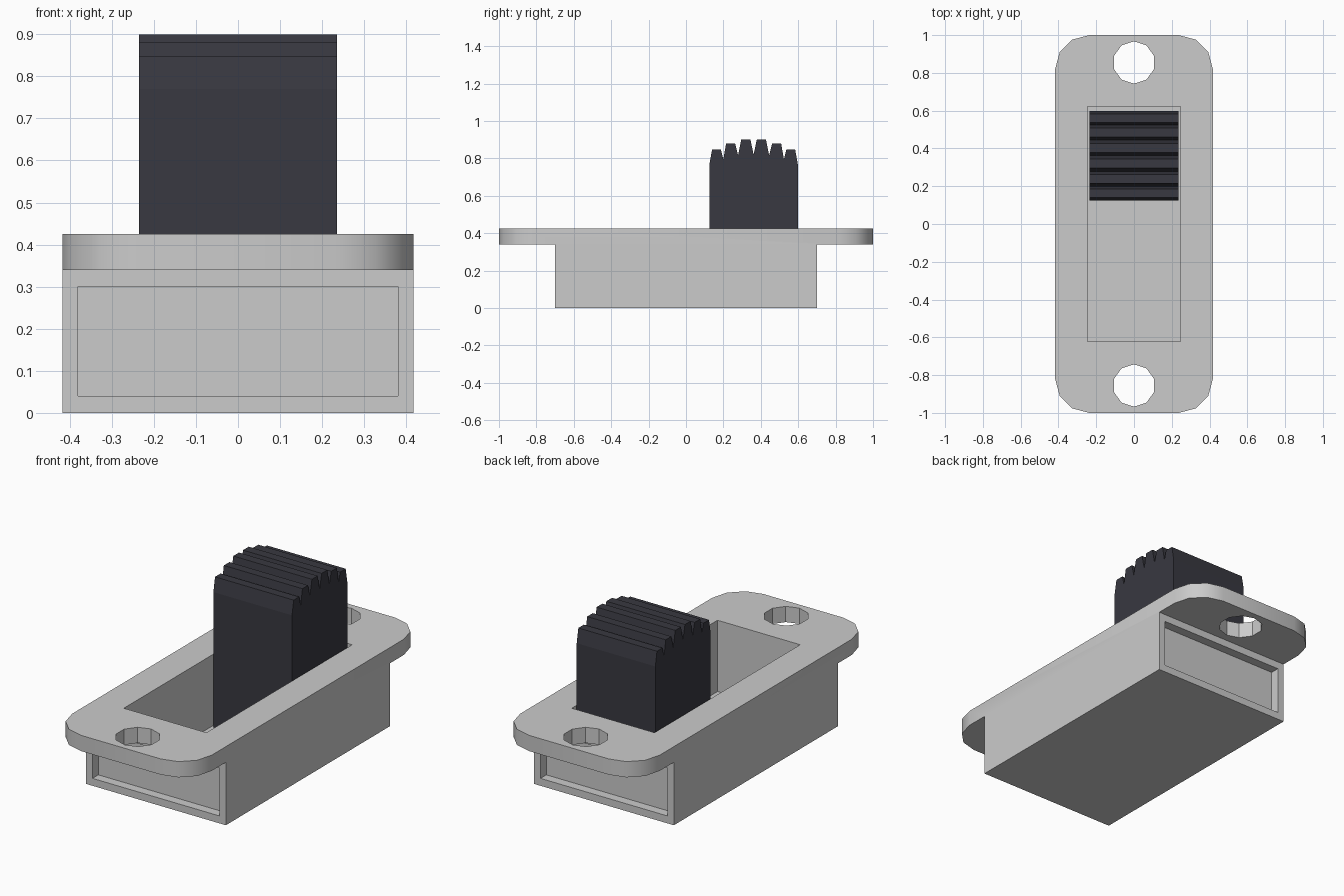
import bpy, bmesh
from math import sin, cos, pi, radians
from mathutils import Vector

if "Cube" in bpy.data.objects:
    bpy.data.objects.remove(bpy.data.objects["Cube"])


def prism(name, pts, direction):
    """Extrude a closed outline of 3D points along a direction."""
    bm = bmesh.new()
    face = bm.faces.new([bm.verts.new(p) for p in pts])
    ext = bmesh.ops.extrude_face_region(bm, geom=[face])["geom"]
    bmesh.ops.translate(bm, vec=Vector(direction),
                        verts=[v for v in ext if isinstance(v, bmesh.types.BMVert)])
    bmesh.ops.recalc_face_normals(bm, faces=bm.faces)
    mesh = bpy.data.meshes.new(name)
    bm.to_mesh(mesh)
    bm.free()
    obj = bpy.data.objects.new(name, mesh)
    bpy.context.collection.objects.link(obj)
    return obj


def box(name, x, y0, y1, z0, z1):
    return prism(name, [(-x, y0, z0), (x, y0, z0), (x, y1, z0), (-x, y1, z0)], (0, 0, z1 - z0))


def combine(target, tool, operation):
    mod = target.modifiers.new("combine", "BOOLEAN")
    mod.object, mod.operation, mod.solver = tool, operation, "EXACT"
    bpy.context.view_layer.objects.active = target
    bpy.ops.object.modifier_apply(modifier=mod.name)
    bpy.data.objects.remove(tool)


def shade(obj, angle):
    bpy.ops.object.select_all(action="DESELECT")
    obj.select_set(True)
    bpy.context.view_layer.objects.active = obj
    bpy.ops.object.shade_smooth_by_angle(angle=radians(angle))


W, PLATE_Z, TOP = 0.4175, 0.34, 0.425

# mounting plate with rounded corners
r = 0.18
outline = []
for i, (sx, sy) in enumerate([(1, 1), (-1, 1), (-1, -1), (1, -1)]):
    for k in range(4):
        a = i * pi / 2 + k * pi / 6
        outline.append((sx * (W - r) + r * cos(a), sy * (1 - r) + r * sin(a), PLATE_Z))
housing = prism("switch_housing", outline, (0, 0, TOP - PLATE_Z))

# box below the plate, then the slider slot
combine(housing, box("body", W, -0.7, 0.7, 0, PLATE_Z), "UNION")
combine(housing, box("slot", 0.247, -0.622, 0.622, 0.04, 0.6), "DIFFERENCE")

# screw holes and recessed end panels
for s in (-1, 1):
    ring = [(0.112 * cos(pi / 2 + k * pi / 5), s * 0.855 + 0.112 * sin(pi / 2 + k * pi / 5), 0.2)
            for k in range(10)]
    combine(housing, prism("screw_hole", ring, (0, 0, 0.4)), "DIFFERENCE")
    y0, y1 = sorted((s * 0.65, s * 0.8))
    combine(housing, box("end_recess", 0.38, y0, y1, 0.04, 0.30), "DIFFERENCE")
shade(housing, 32)

# slider knob: half of the ridged profile (y offset from its middle, z), mirrored
MID = 0.3615
half = [(0.236, 0.04), (0.236, 0.77), (0.222, 0.847), (0.175, 0.847), (0.162, 0.795),
        (0.147, 0.88), (0.099, 0.88), (0.083, 0.815), (0.066, 0.90), (0.017, 0.90)]
profile = half + [(0, 0.82)] + [(-y, z) for y, z in reversed(half)]
knob = prism("slider_knob", [(-0.235, MID + y, z) for y, z in profile], (0.47, 0, 0))
dark = bpy.data.materials.new("dark_plastic")
dark.diffuse_color = (0.04, 0.04, 0.052, 1)
dark.use_nodes = True
dark.node_tree.nodes["Principled BSDF"].inputs["Base Color"].default_value = dark.diffuse_color
knob.data.materials.append(dark)
